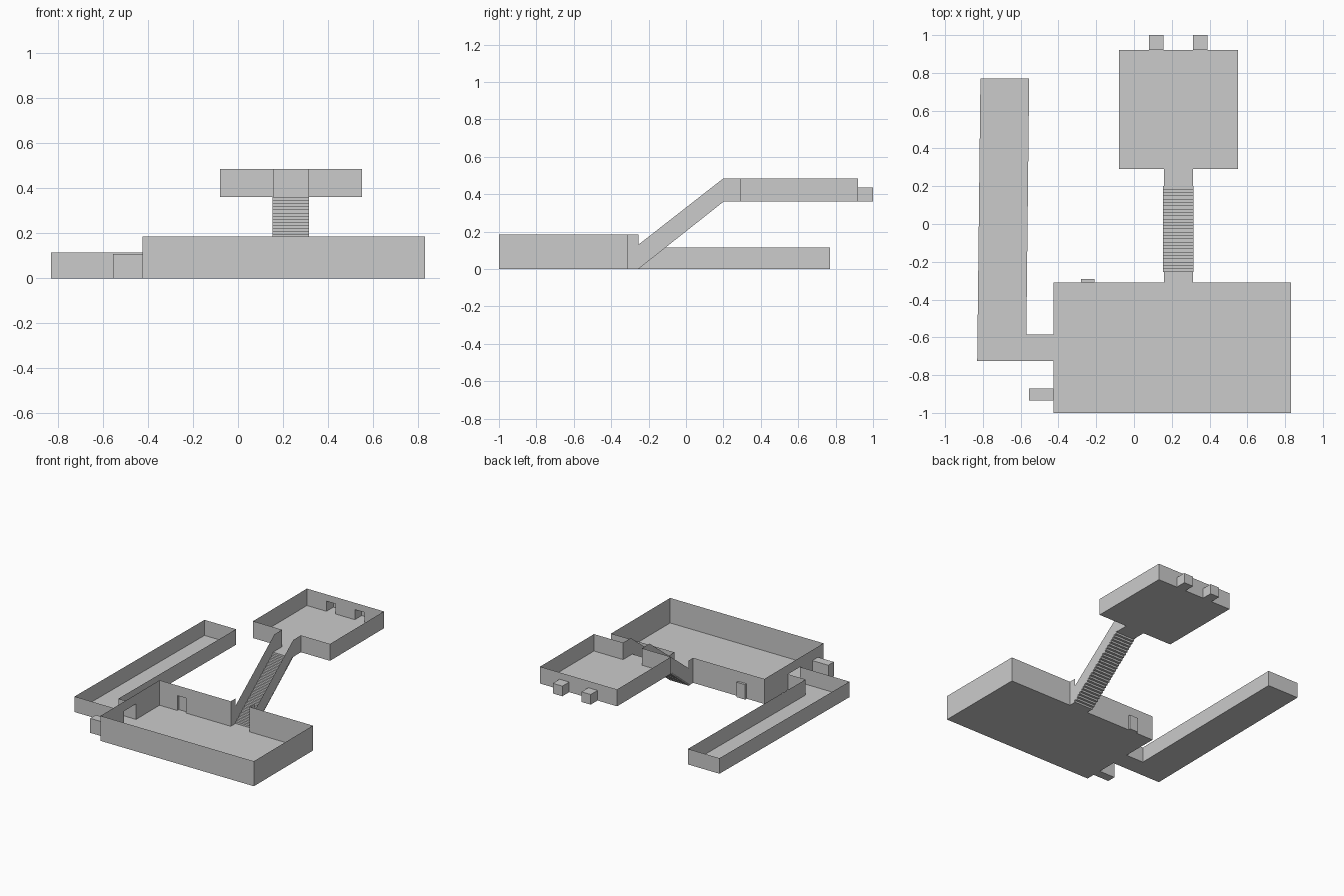
import bpy, bmesh
from mathutils import Vector

if "Cube" in bpy.data.objects:
    bpy.data.objects.remove(bpy.data.objects["Cube"])


def finish(name, bm):
    bmesh.ops.remove_doubles(bm, verts=bm.verts, dist=1e-5)
    mesh = bpy.data.meshes.new(name)
    bm.to_mesh(mesh)
    bm.free()
    obj = bpy.data.objects.new(name, mesh)
    bpy.context.collection.objects.link(obj)
    return obj


def face(bm, pts):
    bm.faces.new([bm.verts.new(p) for p in pts])


def panel(bm, p, q, z0, z1):
    # upright wall panel facing into the room
    face(bm, [(*q, z0), (*p, z0), (*p, z1), (*q, z1)])


def shell(name, outline, z, h, doors=None, open_edges=(), roof=False):
    """Thin-walled space from a counter-clockwise outline.
    doors: edge index -> (axis, start, end, height) in order along the edge."""
    bm = bmesh.new()
    face(bm, [(x, y, z) for x, y in outline])
    if roof:
        face(bm, [(x, y, z + h) for x, y in reversed(outline)])
    for i, a in enumerate(outline):
        if i in open_edges:
            continue
        a, b = Vector(a), Vector(outline[(i + 1) % len(outline)])
        cur = a
        for axis, s, e, dh in (doors or {}).get(i, []):
            ps, pe = a.copy(), a.copy()
            ps[axis], pe[axis] = s, e
            panel(bm, cur, ps, z, z + h)
            if dh < h:
                panel(bm, ps, pe, z + dh, z + h)
            cur = pe
        panel(bm, cur, b, z, z + h)
    return finish(name, bm)


def rect(x0, x1, y0, y1):
    return [(x0, y0), (x1, y0), (x1, y1), (x0, y1)]


SX0, SX1 = 0.158, 0.312      # stair passage sides
UP = 0.36                    # upper floor level

# large lower room: back wall has the stair opening and an alcove, left wall two doors
shell("lower_room", rect(-0.425, 0.83, -1.0, -0.31), 0, 0.185, {
    2: [(0, SX1, SX0, 0.185), (0, -0.21, -0.28, 0.11)],
    3: [(1, -0.585, -0.725, 0.115), (1, -0.87, -0.935, 0.107)]})

# upper room with two doors in the back wall
shell("upper_room", rect(-0.08, 0.55, 0.29, 0.92), UP, 0.125, {
    0: [(0, SX0, SX1, 0.125)],
    2: [(0, 0.39, 0.312, 0.075), (0, 0.155, 0.08, 0.075)]})

# bent side corridor
shell("side_corridor", [(-0.425, -0.725), (-0.425, -0.585), (-0.57, -0.585),
                        (-0.555, 0.77), (-0.813, 0.77), (-0.83, -0.725)],
      0, 0.115, open_edges=(0,))

# roofed door alcoves
shell("left_alcove", rect(-0.555, -0.425, -0.935, -0.87), 0, 0.107, open_edges=(1,), roof=True)
shell("back_alcove", rect(-0.28, -0.21, -0.31, -0.292), 0, 0.11, open_edges=(0,), roof=True)
for name, x0, x1 in (("upper_alcove_left", 0.08, 0.155), ("upper_alcove_right", 0.312, 0.39)):
    shell(name, rect(x0, x1, 0.92, 1.0), UP, 0.075, open_edges=(0,), roof=True)

# stair side walls
profile = [(-0.31, 0), (-0.255, 0), (0.2, UP), (0.29, UP), (0.29, 0.485),
           (0.2, 0.485), (-0.255, 0.13), (-0.255, 0.185), (-0.31, 0.185)]
bm = bmesh.new()
face(bm, [(SX0, y, z) for y, z in profile])
face(bm, [(SX1, y, z) for y, z in reversed(profile)])
finish("stair_walls", bm)

# landings
bm = bmesh.new()
for y0, y1, z in ((-0.31, -0.255, 0), (0.2, 0.29, UP)):
    face(bm, [(x, y, z) for x, y in rect(SX0, SX1, y0, y1)])
finish("stair_landings", bm)

# steps: risers and treads, slightly wider than the walls
STEPS = 26
run, rise = 0.455 / STEPS, UP / STEPS
bm = bmesh.new()
for i in range(STEPS):
    y, z = -0.255 + i * run, i * rise
    x0, x1 = 0.153, 0.315
    face(bm, [(x0, y, z), (x1, y, z), (x1, y, z + rise), (x0, y, z + rise)])
    face(bm, [(x, v, z + rise) for x, v in rect(x0, x1, y, y + run)])
finish("stair_steps", bm)
